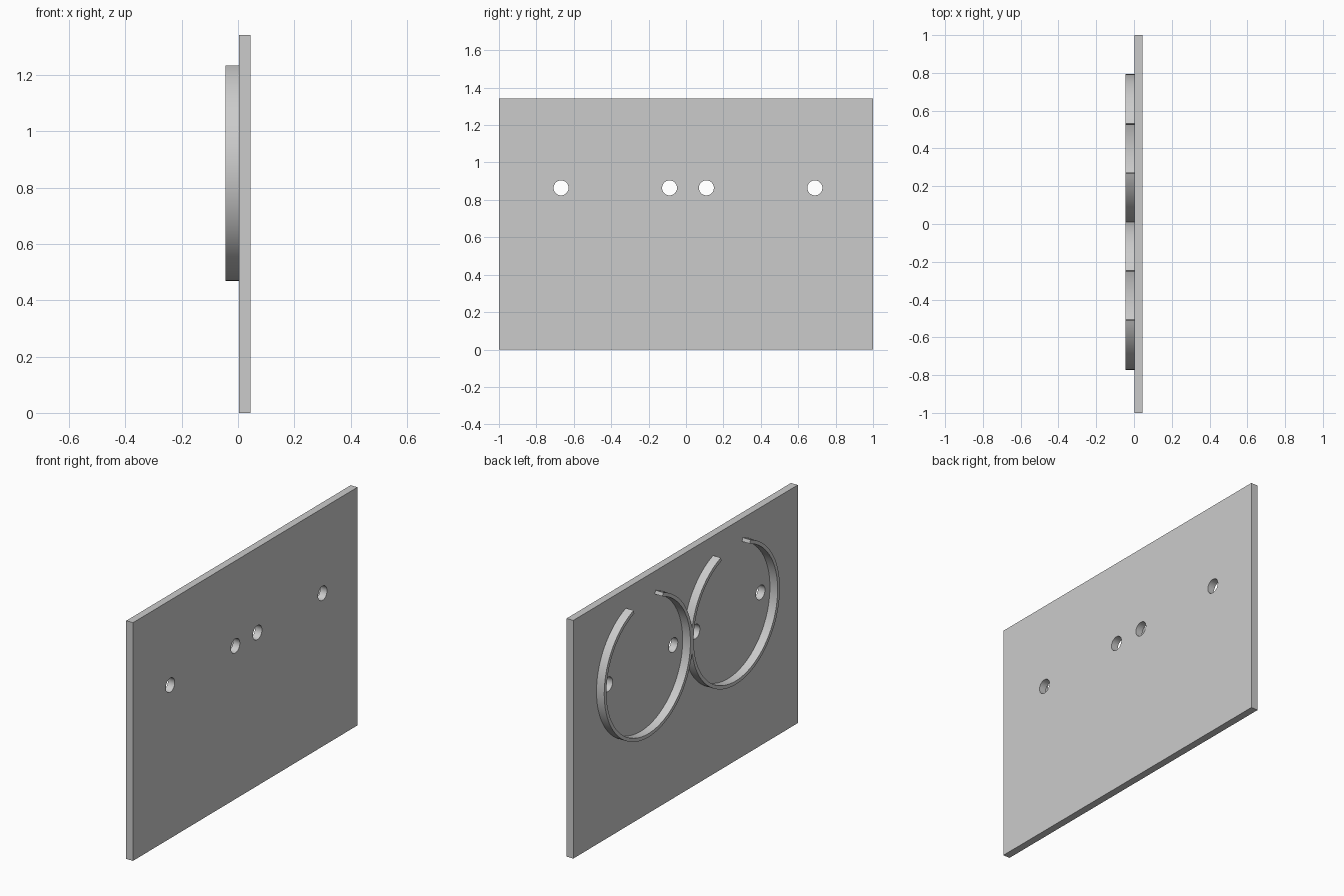
import bpy, bmesh, math

if "Cube" in bpy.data.objects:
    bpy.data.objects.remove(bpy.data.objects["Cube"])

X0, XP, X1 = -0.045, 0.003, 0.045   # clip rim, plate back, plate face
HEIGHT = 1.343
ZC = 0.862                          # height of clip centres and holes
R_OUT, R_IN = 0.394, 0.374
CENTRES = {"left": -0.378, "right": 0.399}
GAP = math.radians(19.6)            # half opening at the top of each clip

grey = bpy.data.materials.new("grey")
grey.diffuse_color = (0.6, 0.6, 0.6, 1)
grey.use_nodes = True
grey.node_tree.nodes["Principled BSDF"].inputs["Base Color"].default_value = grey.diffuse_color


def smooth(ob):
    bpy.ops.object.select_all(action='DESELECT')
    ob.select_set(True)
    bpy.context.view_layer.objects.active = ob
    bpy.ops.object.shade_smooth_by_angle(angle=math.radians(30))


def open_ring(name, cy, steps=96):
    """Square-section ring in the YZ plane, open at the top."""
    bm = bmesh.new()
    section = [(X0, R_IN), (X0, R_OUT), (XP, R_OUT), (XP, R_IN)]
    rows = []
    for i in range(steps + 1):
        a = GAP + (2 * math.pi - 2 * GAP) * i / steps
        rows.append([bm.verts.new((x, cy + r * math.sin(a), ZC + r * math.cos(a)))
                     for x, r in section])
    for p, q in zip(rows, rows[1:]):
        for k in range(4):
            n = (k + 1) % 4
            bm.faces.new((p[k], p[n], q[n], q[k]))
    bm.faces.new(rows[0])
    bm.faces.new(rows[-1])
    bmesh.ops.recalc_face_normals(bm, faces=bm.faces)
    me = bpy.data.meshes.new(name)
    bm.to_mesh(me)
    bm.free()
    me.materials.append(grey)
    ob = bpy.data.objects.new(name, me)
    bpy.context.collection.objects.link(ob)
    smooth(ob)


# Back plate
bpy.ops.mesh.primitive_cube_add(size=1, location=((XP + X1) / 2, 0, HEIGHT / 2))
plate = bpy.context.object
plate.name = "plate"
plate.scale = (X1 - XP, 2, HEIGHT)
bpy.ops.object.transform_apply(location=True, rotation=False, scale=True)
plate.data.materials.append(grey)

# Two screw holes inside each clip
for cy in CENTRES.values():
    for s in (-1, 1):
        bpy.ops.mesh.primitive_cylinder_add(
            vertices=48, radius=0.04, depth=0.3,
            location=(0.02, cy + s * 0.29, ZC + 0.002), rotation=(0, math.pi / 2, 0))
        cutter = bpy.context.object
        cutter.data.materials.append(grey)
        mod = plate.modifiers.new("hole", 'BOOLEAN')
        mod.object = cutter
        mod.solver = 'EXACT'
        bpy.context.view_layer.objects.active = plate
        bpy.ops.object.modifier_apply(modifier=mod.name)
        bpy.data.objects.remove(cutter)
smooth(plate)

# Spring clips
for side, cy in CENTRES.items():
    open_ring(side + "_clip", cy)
